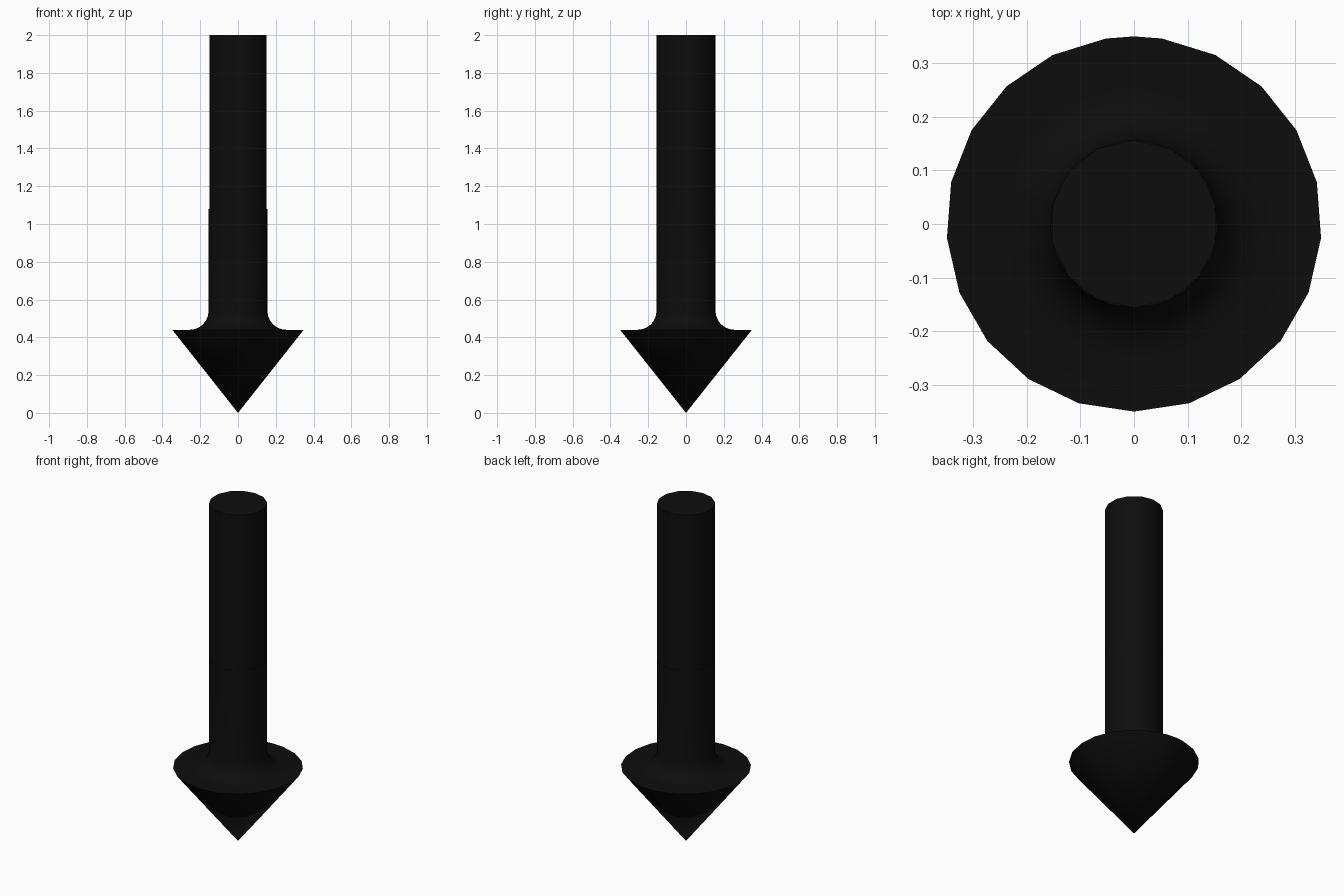
import bpy, bmesh, math

if "Cube" in bpy.data.objects:
    bpy.data.objects.remove(bpy.data.objects["Cube"])


def finish(bm, name):
    bmesh.ops.recalc_face_normals(bm, faces=bm.faces)
    mesh = bpy.data.meshes.new(name)
    bm.to_mesh(mesh)
    bm.free()
    mesh.materials.append(black)
    ob = bpy.data.objects.new(name, mesh)
    bpy.context.collection.objects.link(ob)
    bpy.ops.object.select_all(action='DESELECT')
    ob.select_set(True)
    bpy.context.view_layer.objects.active = ob
    bpy.ops.object.shade_smooth_by_angle(angle=math.radians(35))
    return ob


def lathe(name, profile, angles):
    """Turn a (radius, z) profile around z; zero radius makes a single tip."""
    bm = bmesh.new()
    rings = []
    for r, z in profile:
        if r == 0:
            rings.append([bm.verts.new((0, 0, z))] * len(angles))
        else:
            rings.append([bm.verts.new((r * math.cos(a), r * math.sin(a), z))
                          for a in angles])
    n = len(angles)
    for low, high in zip(rings, rings[1:]):
        for i in range(n):
            j = (i + 1) % n
            corners = dict.fromkeys((low[i], low[j], high[j], high[i]))
            bm.faces.new(list(corners))
    for ring in (rings[0], rings[-1]):
        if ring[0] is not ring[1]:
            bm.faces.new(ring)
    return finish(bm, name)


black = bpy.data.materials.new("black")
black.diffuse_color = (0.004, 0.004, 0.004, 1)
black.use_nodes = True
black.node_tree.nodes["Principled BSDF"].inputs["Base Color"].default_value = black.diffuse_color

# Arrow head: cone tip, flat shoulder, rounded fillet and lower neck
R = 0.156
F = 0.1
fillet = [(R + F - F * math.sin(t), 0.54 - F * math.cos(t))
          for t in (math.radians(15 * k) for k in range(7))]
head_angles = sorted([-math.pi / 2 + 2 * math.pi * k / 21 for k in range(21)]
                     + [math.pi / 2])
lathe("arrow_head", [(0, 0), (0.349, 0.44)] + fillet + [(R, 1.08)], head_angles)

# Upper shaft: fourteen-sided rod
shaft_angles = [-math.pi / 2 + 2 * math.pi * k / 14 for k in range(14)]
lathe("shaft", [(R, 1.08), (R, 2.0)], shaft_angles)
